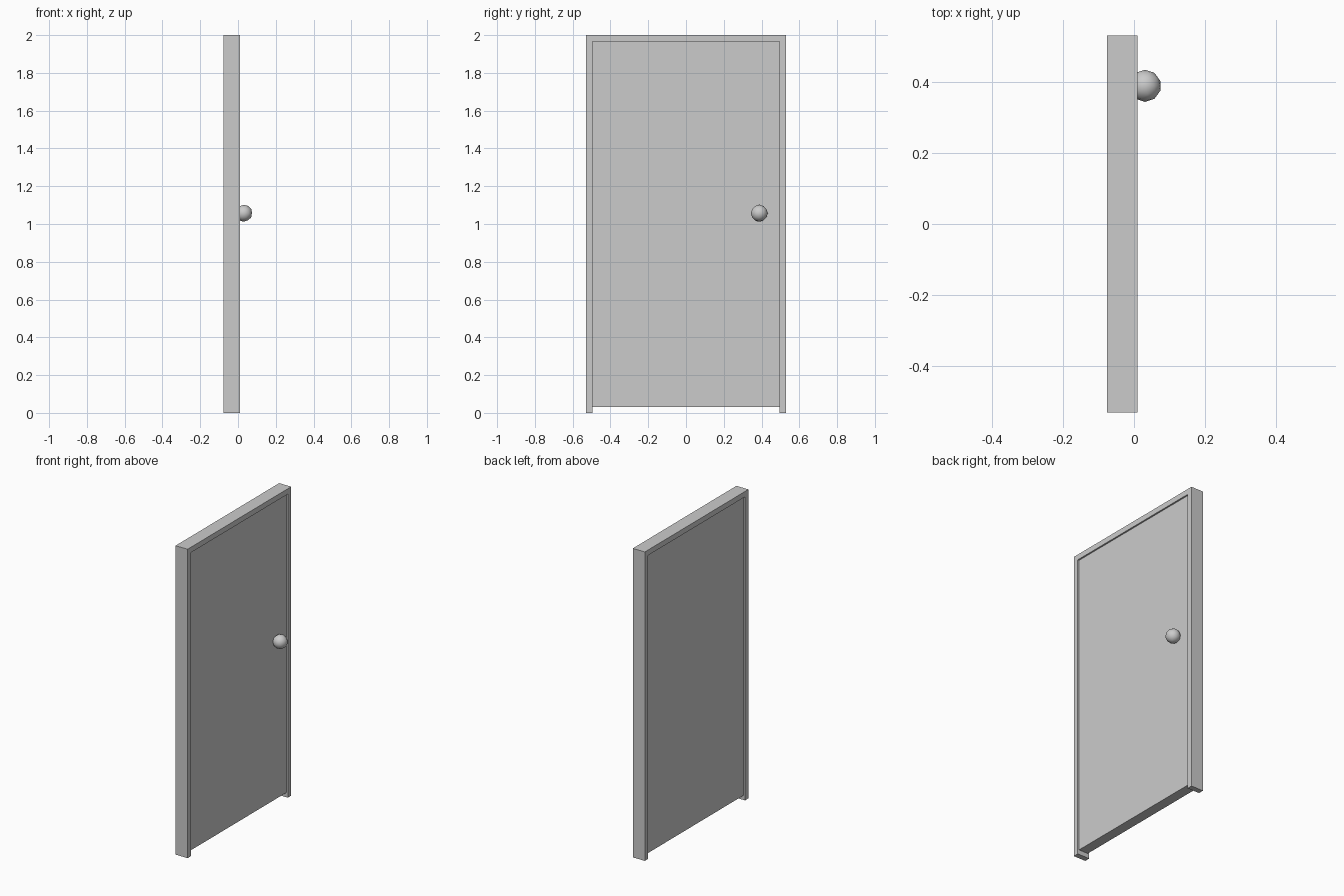
import bpy, bmesh

if "Cube" in bpy.data.objects:
    bpy.data.objects.remove(bpy.data.objects["Cube"])

X_BACK, X_FRONT = -0.076, 0.01   # frame depth
HALF_W, HEIGHT = 0.53, 2.0       # outer frame size
BAR = 0.035                      # width of the frame members
INSET = 0.01                     # recess of the panel on both sides
GAP = 0.03                       # clearance below the panel


def extrude_profile(name, points, x0, x1):
    """Extrude a closed (y, z) outline from x0 to x1."""
    bm = bmesh.new()
    face = bm.faces.new([bm.verts.new((x0, y, z)) for y, z in points])
    out = bmesh.ops.extrude_face_region(bm, geom=[face], use_keep_orig=True)
    moved = [g for g in out["geom"] if isinstance(g, bmesh.types.BMVert)]
    bmesh.ops.translate(bm, verts=moved, vec=(x1 - x0, 0, 0))
    bmesh.ops.recalc_face_normals(bm, faces=bm.faces[:])
    mesh = bpy.data.meshes.new(name)
    bm.to_mesh(mesh)
    bm.free()
    obj = bpy.data.objects.new(name, mesh)
    bpy.context.collection.objects.link(obj)
    return obj


# Door frame: two posts and a header, open at the bottom
inner, top = HALF_W - BAR, HEIGHT - BAR
half = [(HALF_W, HEIGHT), (HALF_W, 0), (inner, 0), (inner, top)]
outline = half + [(-y, z) for y, z in reversed(half)]
extrude_profile("door_frame", outline, X_BACK, X_FRONT)

# Door panel, recessed in the frame
panel = [(-inner, GAP), (inner, GAP), (inner, top), (-inner, top)]
extrude_profile("door_panel", panel, X_BACK + INSET, X_FRONT - INSET)

# Round knob, partly sunk into the panel
bpy.ops.mesh.primitive_ico_sphere_add(subdivisions=2, radius=0.045,
                                      location=(0.031, 0.388, 1.057))
knob = bpy.context.object
knob.name = "door_knob"
bpy.ops.object.shade_smooth()
